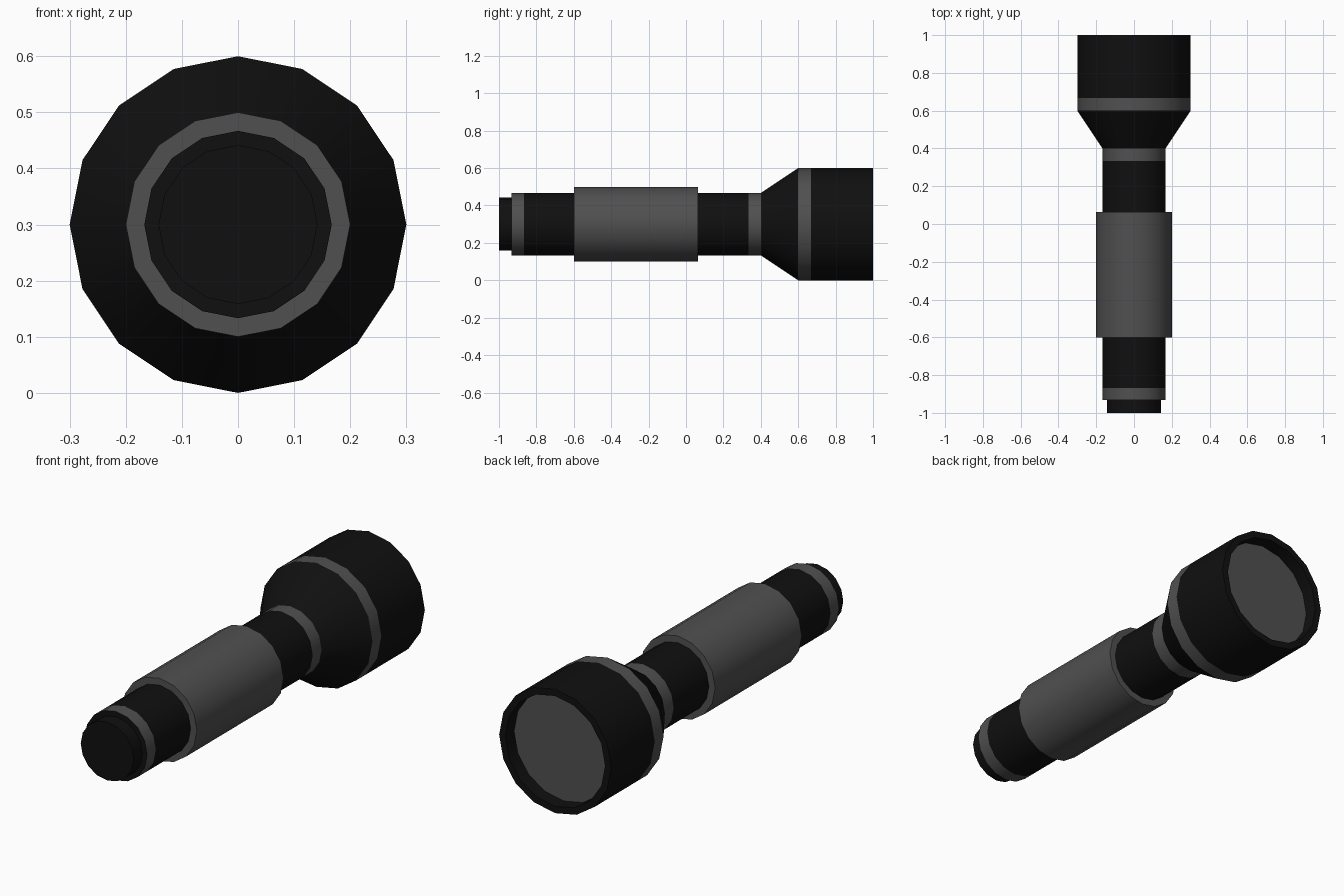
import bpy, bmesh, math

if "Cube" in bpy.data.objects:
    bpy.data.objects.remove(bpy.data.objects["Cube"])

SIDES = 16
AXIS_Z = 0.3


def material(name, v):
    m = bpy.data.materials.new(name)
    m.diffuse_color = (v, v, v, 1)
    m.use_nodes = True
    m.node_tree.nodes["Principled BSDF"].inputs["Base Color"].default_value = m.diffuse_color
    return m


black = material("black_rubber", 0.005)
grey = material("dark_grey", 0.08)


def lathe(name, profile, mat):
    """Spin (y, radius) points round the long axis; radius 0 closes an end."""
    bm = bmesh.new()
    rings = []
    for y, r in profile:
        if r == 0:
            rings.append([bm.verts.new((0, y, AXIS_Z))] * SIDES)
        else:
            rings.append([bm.verts.new((r * math.cos(2 * math.pi * i / SIDES), y,
                                        AXIS_Z + r * math.sin(2 * math.pi * i / SIDES)))
                          for i in range(SIDES)])
    for a, b in zip(rings, rings[1:]):
        for i in range(SIDES):
            j = (i + 1) % SIDES
            bm.faces.new(list(dict.fromkeys((a[i], b[i], b[j], a[j]))))
    bm.normal_update()
    me = bpy.data.meshes.new(name)
    bm.to_mesh(me)
    bm.free()
    me.materials.append(mat)
    ob = bpy.data.objects.new(name, me)
    bpy.context.collection.objects.link(ob)
    bpy.ops.object.select_all(action='DESELECT')
    ob.select_set(True)
    bpy.context.view_layer.objects.active = ob
    bpy.ops.object.shade_smooth_by_angle(angle=math.radians(30))
    return ob


TUBE, GRIP, HEAD, LENS = 0.167, 0.2, 0.3, 0.267

# tail switch and tail band
lathe("tail_switch", [(-1, 0), (-1, 0.1417), (-0.933, 0.1417), (-0.933, TUBE)], black)
lathe("tail_band", [(-0.933, TUBE), (-0.867, TUBE)], grey)
# handle tube and grip sleeve
lathe("rear_tube", [(-0.867, TUBE), (-0.6, TUBE)], black)
lathe("grip_sleeve", [(-0.6, TUBE), (-0.6, GRIP), (0.063, GRIP), (0.063, TUBE)], grey)
lathe("front_tube", [(0.063, TUBE), (0.333, TUBE)], black)
lathe("neck_band", [(0.333, TUBE), (0.4, TUBE)], grey)
# flared head with recessed lens
lathe("head_cone", [(0.4, TUBE), (0.6, HEAD)], black)
lathe("head_band", [(0.6, HEAD), (0.667, HEAD)], grey)
lathe("head_rim", [(0.667, HEAD), (1, HEAD), (1, LENS), (0.933, LENS)], black)
lathe("lens", [(0.933, LENS), (0.933, 0)], grey)
